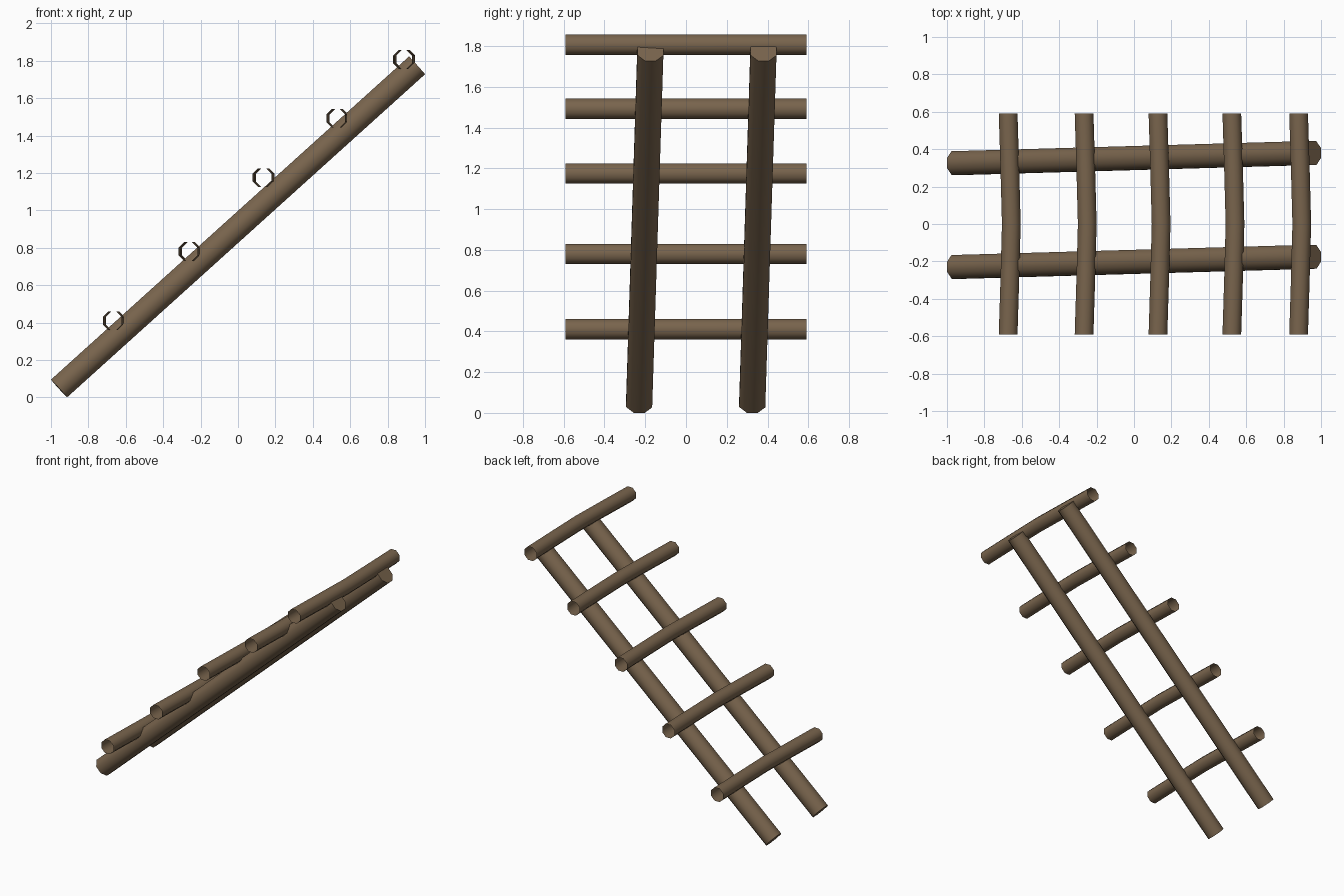
import bpy, bmesh, math
from mathutils import Vector

if "Cube" in bpy.data.objects:
    bpy.data.objects.remove(bpy.data.objects["Cube"])

wood = bpy.data.materials.new("weathered brown wood")
wood.diffuse_color = (0.19, 0.128, 0.074, 1)
wood.use_nodes = True
wood.node_tree.nodes["Principled BSDF"].inputs["Base Color"].default_value = wood.diffuse_color

SIDES = 8


def log(name, path, apothem, side, up, capped):
    """Eight-sided pole swept along path, cross-section spanned by side and up."""
    r = apothem / math.cos(math.pi / SIDES)
    bm = bmesh.new()
    rings = []
    for p in path:
        ring = []
        for i in range(SIDES):
            a = 2 * math.pi * (i + 0.5) / SIDES
            ring.append(bm.verts.new(Vector(p) + side * (r * math.cos(a)) + up * (r * math.sin(a))))
        rings.append(ring)
    for a, b in zip(rings, rings[1:]):
        for i in range(SIDES):
            j = (i + 1) % SIDES
            bm.faces.new((a[i], a[j], b[j], b[i]))
    if capped:
        bm.faces.new(rings[0][::-1])
        bm.faces.new(rings[-1])
    bmesh.ops.recalc_face_normals(bm, faces=bm.faces)
    mesh = bpy.data.meshes.new(name)
    bm.to_mesh(mesh)
    bm.free()
    mesh.materials.append(wood)
    obj = bpy.data.objects.new(name, mesh)
    bpy.context.collection.objects.link(obj)
    bpy.ops.object.select_all(action='DESELECT')
    obj.select_set(True)
    bpy.context.view_layer.objects.active = obj
    bpy.ops.object.shade_smooth_by_angle(angle=math.radians(50))


# Two leaning rails, slightly skewed in y
for name, y in (("front_rail", -0.23), ("back_rail", 0.325)):
    start, end = Vector((-0.957, y, 0.0475)), Vector((0.957, y + 0.055, 1.775))
    d = (end - start).normalized()
    side = Vector((0, 1, 0))
    side = (side - d * side.dot(d)).normalized()
    log(name, [start, end], 0.064, side, d.cross(side), True)

# Five open-ended rungs lying on the rails, slightly bowed in x
RUNGS = [(-0.673, 0.41), (-0.267, 0.78), (0.128, 1.175), (0.523, 1.492), (0.88, 1.807)]
BOW = [(-0.592, 0), (-0.3, 0.009), (0, 0.017), (0.3, 0.009), (0.592, 0)]
for n, (x, z) in enumerate(RUNGS, 1):
    log(f"rung_{n}", [(x + dx, y, z) for y, dx in BOW], 0.05,
        Vector((1, 0, 0)), Vector((0, 0, 1)), False)
